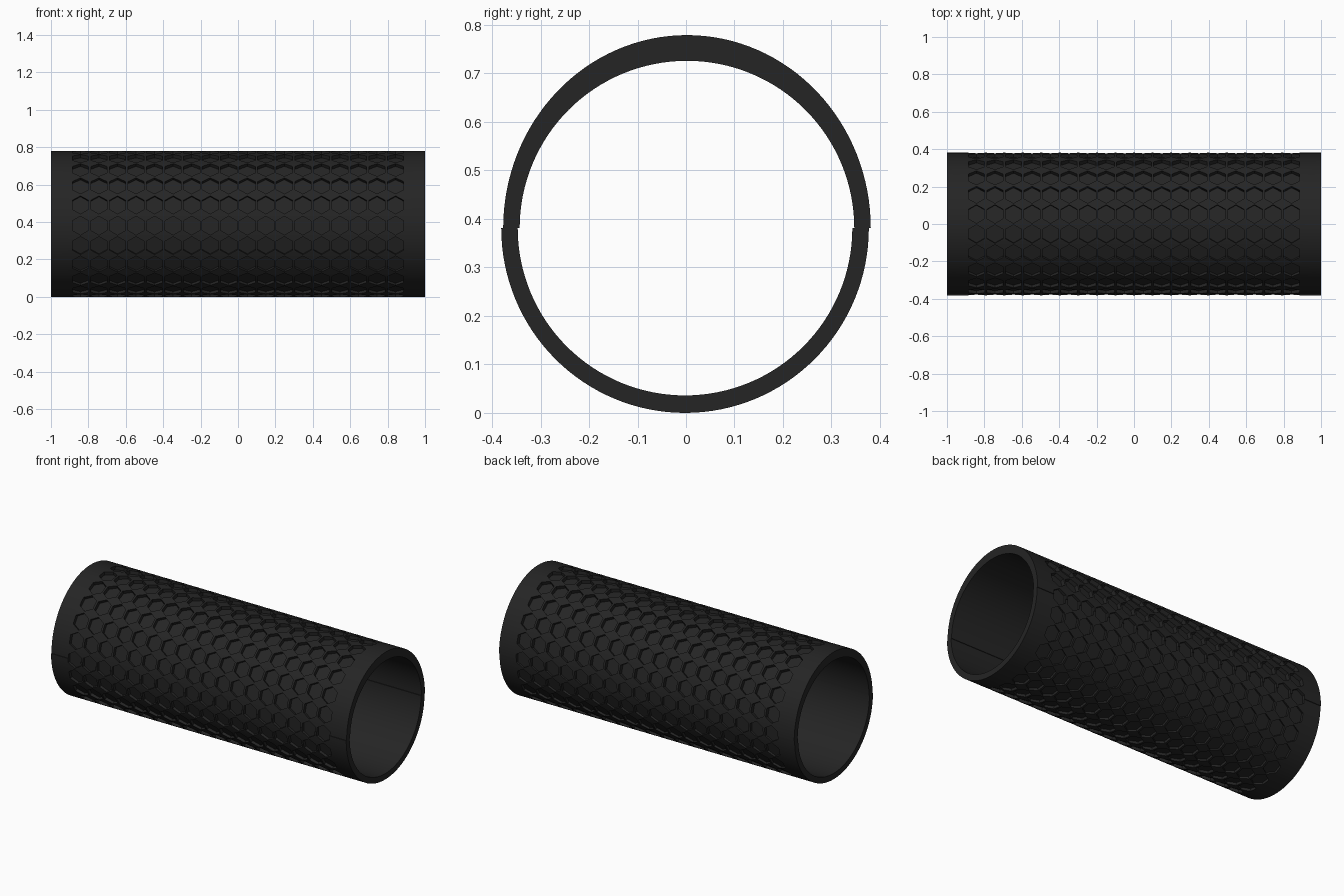
import bpy, bmesh, math
from mathutils import Matrix, Vector

if "Cube" in bpy.data.objects:
    bpy.data.objects.remove(bpy.data.objects["Cube"])

SEAM_Z = 0.381      # height where the two half shells meet
INNER_R = 0.345
SIDE_R = 0.379      # outer half width
SEGS = 64           # segments per half
ROWS, COLS = 22, 18
PITCH, HEX_R = 0.0991, 0.05

black = bpy.data.materials.new("matte_black")
black.diffuse_color = (0.018, 0.018, 0.018, 1)
black.use_nodes = True
black.node_tree.nodes["Principled BSDF"].inputs["Base Color"].default_value = black.diffuse_color


def outer_point(a, height):
    return Vector((0, SIDE_R * math.cos(a), SEAM_Z + height * math.sin(a)))


def half_shell(name, sign, height, shift):
    """Half tube: elliptical outside, round inside, extruded along x."""
    angles = [sign * math.pi * i / SEGS for i in range(SEGS + 1)]
    outer = [outer_point(a, height) for a in angles]
    inner = [Vector((0, INNER_R * math.cos(a), SEAM_Z + INNER_R * math.sin(a)))
             for a in angles]
    bm = bmesh.new()
    rings = []
    for x in (-1, 1):
        rings.append([[bm.verts.new((x, p.y + shift, p.z)) for p in prof]
                      for prof in (outer, inner)])
    (o0, i0), (o1, i1) = rings
    for k in range(SEGS):
        bm.faces.new((o0[k], o0[k + 1], o1[k + 1], o1[k]))
        bm.faces.new((i0[k], i1[k], i1[k + 1], i0[k + 1]))
        bm.faces.new((o0[k], i0[k], i0[k + 1], o0[k + 1]))
        bm.faces.new((o1[k], o1[k + 1], i1[k + 1], i1[k]))
    for k in (0, SEGS):
        bm.faces.new((o0[k], o1[k], i1[k], i0[k]))
    bmesh.ops.recalc_face_normals(bm, faces=bm.faces)
    return to_object(name, bm)


def to_object(name, bm):
    me = bpy.data.meshes.new(name)
    bm.to_mesh(me)
    bm.free()
    me.materials.append(black)
    ob = bpy.data.objects.new(name, me)
    bpy.context.collection.objects.link(ob)
    return ob


# Hexagonal grip pockets, cut in aligned rows around the tube
bm = bmesh.new()
for r in range(ROWS):
    a = math.pi / 2 + (r + 0.5) * math.tau / ROWS
    s = math.sin(a)
    height = 0.398 if s > 0 else 0.381
    depth = 0.022 if s > 0.1 else 0.016
    n = Vector((0, math.cos(a), s))
    t = Vector((0, -s, math.cos(a)))
    base = outer_point(a, height) - n * depth
    for c in range(COLS):
        x = Vector(((c - (COLS - 1) / 2) * PITCH, 0, 0))
        loops = []
        for lift in (0, 0.06):
            ring = []
            for k in range(6):
                h = math.pi / 6 + k * math.pi / 3
                off = Vector((HEX_R * math.cos(h), 0, 0)) + t * HEX_R * math.sin(h)
                ring.append(bm.verts.new(base + x + n * lift + off))
            loops.append(ring)
        lo, hi = loops
        bm.faces.new(lo)
        bm.faces.new(hi)
        for k in range(6):
            j = (k + 1) % 6
            bm.faces.new((lo[k], lo[j], hi[j], hi[k]))
bmesh.ops.recalc_face_normals(bm, faces=bm.faces)
cutter = to_object("hex_pocket_cutter", bm)
cutter.hide_render = True

# Upper and lower half shells, slightly offset at the seam
shells = [half_shell("upper_shell", 1, 0.398, 0.002),
          half_shell("lower_shell", -1, 0.381, -0.002)]
for ob in shells:
    bpy.ops.object.select_all(action='DESELECT')
    ob.select_set(True)
    bpy.context.view_layer.objects.active = ob
    mod = ob.modifiers.new("hex_pockets", 'BOOLEAN')
    mod.operation = 'DIFFERENCE'
    mod.solver = 'EXACT'
    mod.object = cutter
    bpy.ops.object.modifier_apply(modifier=mod.name)
    bpy.ops.object.shade_smooth_by_angle(angle=math.radians(25))

bpy.data.objects.remove(cutter)
